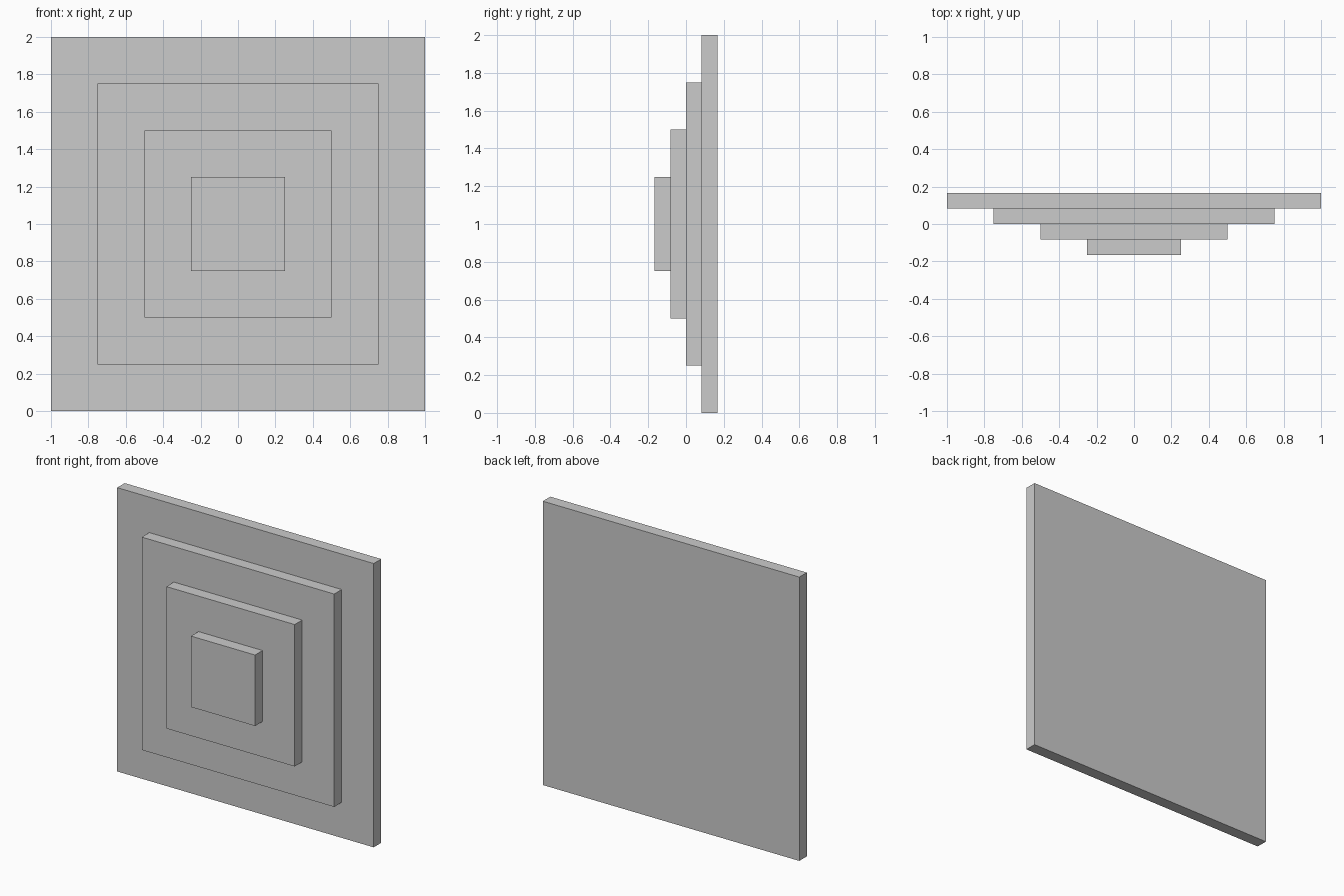
import bpy, bmesh
from mathutils import Matrix, Vector

if "Cube" in bpy.data.objects:
    bpy.data.objects.remove(bpy.data.objects["Cube"])

STEP = 1 / 12      # thickness of each tier
INSET = 0.25       # ledge width between tiers

bm = bmesh.new()

# Back slab: the largest square tier
place = Matrix.Translation((0, 1.5 * STEP, 1)) @ Matrix.Diagonal((2, STEP, 2, 1))
bmesh.ops.create_cube(bm, size=1, matrix=place)
bm.normal_update()
front = min(bm.faces, key=lambda f: f.calc_center_median().y)

# Three smaller tiers: inset the front face and push it forward
for _ in range(3):
    bmesh.ops.inset_region(bm, faces=[front], thickness=INSET, use_even_offset=True)
    new = bmesh.ops.extrude_discrete_faces(bm, faces=[front])
    front = new["faces"][0]
    bmesh.ops.translate(bm, verts=front.verts, vec=Vector((0, -STEP, 0)))
    bm.normal_update()

bmesh.ops.recalc_face_normals(bm, faces=bm.faces)
mesh = bpy.data.meshes.new("stepped_panel")
bm.to_mesh(mesh)
bm.free()
bpy.context.collection.objects.link(bpy.data.objects.new("stepped_panel", mesh))
